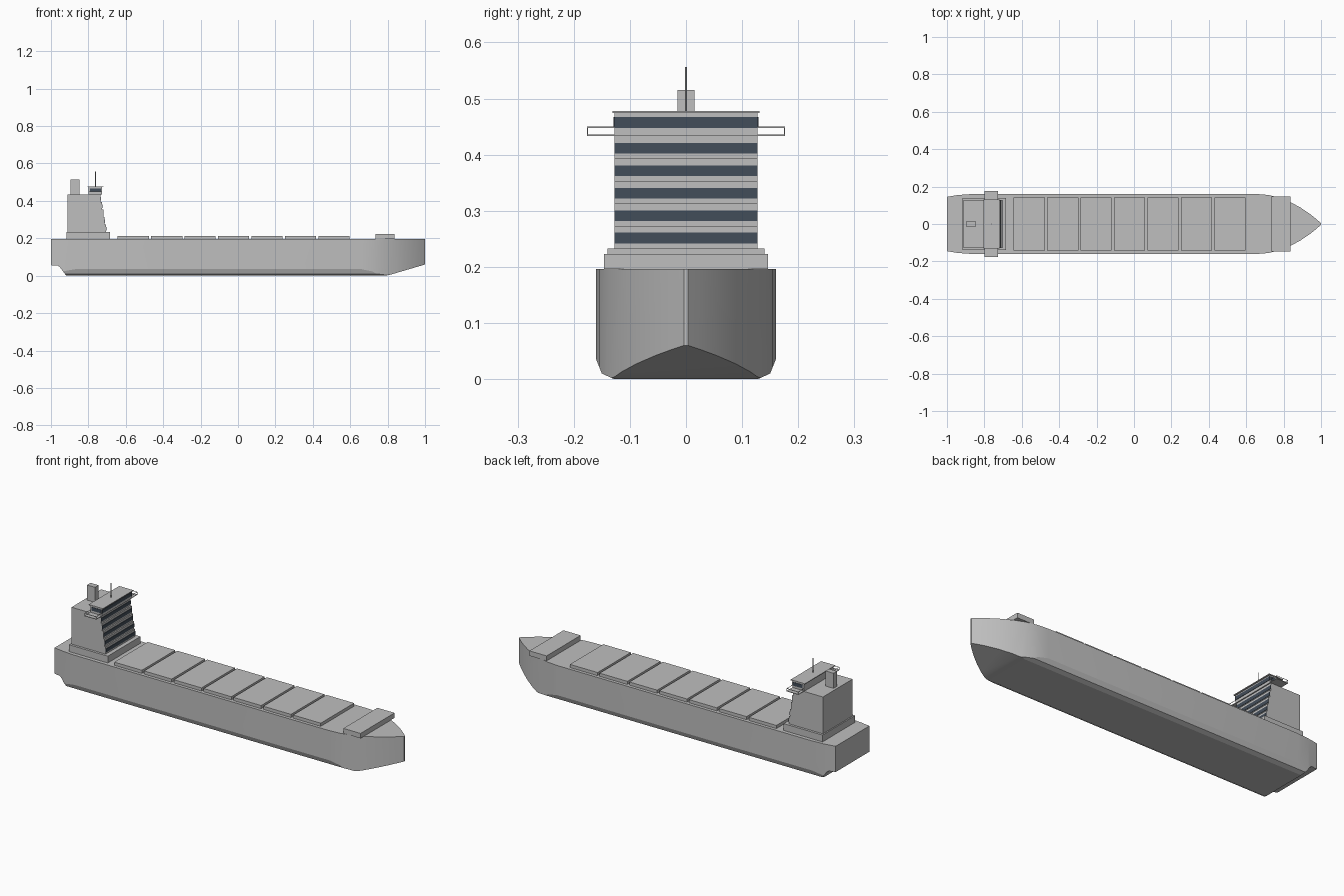
import bpy, bmesh, math
from mathutils import Vector

cube = bpy.data.objects.get("Cube")
if cube:
    bpy.data.objects.remove(cube, do_unlink=True)


def material(name, color):
    m = bpy.data.materials.new(name)
    m.use_nodes = True
    m.diffuse_color = (*color, 1)
    m.node_tree.nodes["Principled BSDF"].inputs["Base Color"].default_value = (*color, 1)
    return m


GREY = material("ship grey", (0.52, 0.52, 0.52))
GLASS = material("dark window blue", (0.055, 0.075, 0.10))


def finish(name, bm, mat):
    bmesh.ops.recalc_face_normals(bm, faces=bm.faces)
    mesh = bpy.data.meshes.new(name)
    bm.to_mesh(mesh)
    bm.free()
    mesh.materials.append(mat)
    ob = bpy.data.objects.new(name, mesh)
    bpy.context.collection.objects.link(ob)
    return ob


def box(name, x0, x1, y0, y1, z0, z1, mat=GREY):
    bm = bmesh.new()
    bmesh.ops.create_cube(bm, size=1)
    for v in bm.verts:
        v.co = Vector(((x0 + x1) / 2 + v.co.x * (x1 - x0),
                       (y0 + y1) / 2 + v.co.y * (y1 - y0),
                       (z0 + z1) / 2 + v.co.z * (z1 - z0)))
    return finish(name, bm, mat)


def cut(bm, point, normal):
    """Trim away the side the normal points to and cap the opening."""
    bmesh.ops.bisect_plane(bm, geom=bm.verts[:] + bm.edges[:] + bm.faces[:], dist=1e-5,
                           plane_co=point, plane_no=normal, clear_outer=True)
    bmesh.ops.holes_fill(bm, edges=[e for e in bm.edges if e.is_boundary], sides=0)


# Hull: side profile extruded across the beam, then trimmed to bilge and plan
BEAM, DECK = 0.16, 0.196
side = [(-1, DECK), (-1, 0.056), (-0.965, 0.055), (-0.953, 0.047), (-0.918, 0),
        (0.78, 0), (0.81, 0.004), (1, 0.06), (1, DECK)]
bm = bmesh.new()
face = bm.faces.new([bm.verts.new((x, -BEAM, z)) for x, z in side])
ext = bmesh.ops.extrude_face_region(bm, geom=[face])
bmesh.ops.translate(bm, vec=(0, 2 * BEAM, 0),
                    verts=[g for g in ext["geom"] if isinstance(g, bmesh.types.BMVert)])
bmesh.ops.recalc_face_normals(bm, faces=bm.faces)

bilge = [(0.128, 0), (0.15, 0.01), (BEAM, 0.035)]
stern = [(-1, 0.145), (-0.94, 0.155), (-0.87, BEAM)]
bow = [(0.66, BEAM), (0.72, 0.155), (0.78, 0.14), (0.84, 0.115), (0.89, 0.088),
       (0.94, 0.054), (0.975, 0.026), (1, 0.004)]
for s in (1, -1):
    for (y0, z0), (y1, z1) in zip(bilge, bilge[1:]):
        cut(bm, (0, s * y0, z0), (0, s * (z1 - z0), y0 - y1))
    for plan in (stern, bow):
        for (x0, w0), (x1, w1) in zip(plan, plan[1:]):
            cut(bm, (x0, s * w0, 0), (w0 - w1, s * (x1 - x0), 0))
hull = finish("hull", bm, GREY)
bpy.ops.object.select_all(action="DESELECT")
hull.select_set(True)
bpy.context.view_layer.objects.active = hull
bpy.ops.object.shade_smooth_by_angle(angle=math.radians(20))

# Cargo hatches and forecastle
for i in range(7):
    x = -0.643 + i * 0.179
    box(f"cargo_hatch_{i + 1}", x, x + 0.166, -0.143, 0.143, DECK, 0.213)
box("forecastle", 0.735, 0.838, -0.146, 0.146, DECK, 0.223)

# Deckhouse: base and five stepped floors with a window band on each front
box("deckhouse_base", -0.918, -0.684, -0.14, 0.14, DECK, 0.233)
W, FLOOR = 0.127, 0.04
for i in range(5):
    z, front = 0.233 + i * FLOOR, -0.706 - i * 0.007
    box(f"deckhouse_floor_{i + 1}", -0.911, front, -W, W, z, z + FLOOR)
    box(f"floor_windows_{i + 1}", front, front + 0.002, -W, W,
        z + 0.009, z + 0.028, GLASS)

# Bridge with front and side windows, and a thin roof
B0, B1, BZ = -0.798, -0.728, 0.433
box("bridge", B0, B1, -W, W, BZ, 0.474)
box("bridge_front_windows", B1, B1 + 0.002, -W, W, 0.448, 0.467, GLASS)
box("bridge_roof", -0.805, -0.72, -0.131, 0.131, 0.474, 0.478)

# Bridge wings: floor plate, corner posts and rails
for s, label in ((1, "left"), (-1, "right")):
    def wing(name, x0, x1, a, b, z0, z1, mat=GREY):
        box(f"{label}_{name}", x0, x1, min(s * a, s * b), max(s * a, s * b), z0, z1, mat)
    wing("bridge_windows", B0 + 0.008, B1 - 0.004, W, W + 0.002, 0.448, 0.467, GLASS)
    wing("wing_floor", B0, B1, W, 0.176, BZ, BZ + 0.003)
    wing("wing_end_rail", B0, B1, 0.1745, 0.176, 0.448, 0.45)
    for name, x in (("rear", B0), ("front", B1 - 0.0015)):
        wing(f"wing_{name}_rail", x, x + 0.0015, W, 0.176, 0.448, 0.45)
        wing(f"wing_{name}_post", x, x + 0.0015, 0.1745, 0.176, BZ, 0.45)

# Funnel and mast
box("funnel", -0.896, -0.848, -0.015, 0.015, 0.433, 0.515)
bm = bmesh.new()
bmesh.ops.create_cone(bm, cap_ends=True, segments=8, radius1=0.002, radius2=0.002, depth=0.078)
bmesh.ops.translate(bm, verts=bm.verts, vec=(-0.762, 0, 0.517))
finish("mast", bm, GREY)
